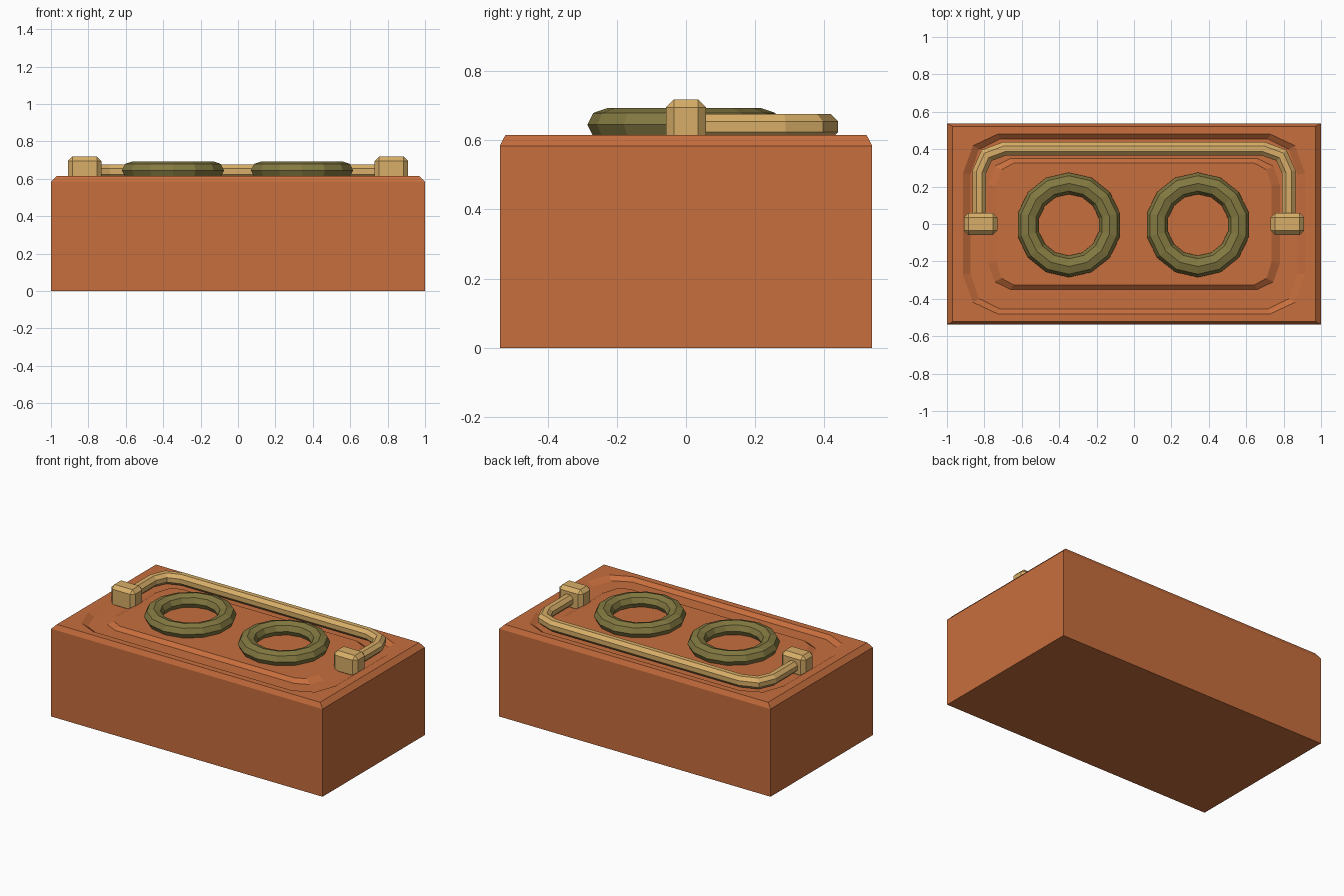
import bpy, bmesh, math
from mathutils import Vector

if "Cube" in bpy.data.objects:
    bpy.data.objects.remove(bpy.data.objects["Cube"])


def material(name, rgb):
    m = bpy.data.materials.new(name)
    lin = [((c / 255 + 0.055) / 1.055) ** 2.4 for c in rgb]
    m.diffuse_color = (*lin, 1)
    m.use_nodes = True
    m.node_tree.nodes["Principled BSDF"].inputs["Base Color"].default_value = m.diffuse_color
    return m


ORANGE = material("burnt_orange", (199, 110, 61))
OLIVE = material("olive", (131, 121, 65))
TAN = material("tan", (216, 174, 104))


def finish(bm, name, mat):
    bmesh.ops.recalc_face_normals(bm, faces=bm.faces[:])
    me = bpy.data.meshes.new(name)
    bm.to_mesh(me)
    bm.free()
    me.materials.append(mat)
    ob = bpy.data.objects.new(name, me)
    bpy.context.collection.objects.link(ob)
    return ob


def bridge(bm, a, b):
    n = len(a)
    for i in range(n):
        j = (i + 1) % n
        bm.faces.new((a[i], a[j], b[j], b[i]))


# Block with chamfered top and a rounded rectangular groove
SIGNS = [(1, 1), (-1, 1), (-1, -1), (1, -1)]
TOP = 0.615
FLOOR = 0.592


def rect(bm, x, y, z):
    return [bm.verts.new((sx * x, sy * y, z)) for sx, sy in SIGNS]


def rounded(bm, x, y, rx, ry, z):
    ring = []
    for k, (sx, sy) in enumerate(SIGNS):
        angles = (0, 45, 90) if k % 2 == 0 else (90, 45, 0)
        for a in angles:
            t = math.radians(a)
            px = x - rx + rx * math.cos(t)
            py = y - ry + ry * math.sin(t)
            ring.append(bm.verts.new((sx * px, sy * py, z)))
    return ring


bm = bmesh.new()
base = rect(bm, 1.0, 0.538, 0)
shoulder = rect(bm, 1.0, 0.538, 0.584)
edge = rect(bm, 0.97, 0.522, TOP)
bm.faces.new(base)
bridge(bm, base, shoulder)
bridge(bm, shoulder, edge)
rings = [rounded(bm, 0.915, 0.48, 0.185, 0.21, TOP),
         rounded(bm, 0.875, 0.455, 0.16, 0.19, FLOOR),
         rounded(bm, 0.78, 0.35, 0.12, 0.14, FLOOR),
         rounded(bm, 0.735, 0.325, 0.09, 0.12, TOP)]
for k in range(4):
    r = rings[0]
    n = (k + 1) % 4
    bm.faces.new((edge[k], r[3 * k], r[3 * k + 1], r[3 * k + 2]))
    bm.faces.new((edge[k], edge[n], r[3 * n], r[3 * k + 2]))
for a, b in zip(rings, rings[1:]):
    bridge(bm, a, b)
bm.faces.new(rings[-1])
finish(bm, "block", ORANGE)

# Two low-poly rings
SEG, SIDES = 14, 8
for side, cx in (("left", -0.348), ("right", 0.342)):
    bm = bmesh.new()
    loops = []
    for i in range(SEG):
        a = math.pi / 2 + 2 * math.pi * i / SEG
        loop = []
        for j in range(SIDES):
            t = 2 * math.pi * j / SIDES
            r = 0.222 + 0.058 * math.cos(t)
            loop.append(bm.verts.new((cx + r * math.cos(a), -0.005 + r * math.sin(a),
                                      0.645 + 0.048 * math.sin(t))))
        loops.append(loop)
    for i in range(SEG):
        bridge(bm, loops[i], loops[(i + 1) % SEG])
    finish(bm, side + "_ring", OLIVE)

# Folded handle: octagonal tube along a flat path
half = [(0.827, 0.0), (0.827, 0.28), (0.788, 0.367), (0.69, 0.403)]
path = [Vector(p) for p in half] + [Vector((-x, y)) for x, y in reversed(half)]
R = 0.0365 / math.cos(math.pi / 8)
bm = bmesh.new()
loops = []
for i, p in enumerate(path):
    d0 = (p - path[max(i - 1, 0)]).normalized()
    d1 = (path[min(i + 1, len(path) - 1)] - p).normalized()
    t = (d0 + d1).normalized()
    miter = 1 / max(t.dot(d1), t.dot(d0))
    nrm = Vector((-t.y, t.x)) * miter
    loop = []
    for j in range(8):
        a = math.pi / 8 + j * math.pi / 4
        q = p + nrm * (R * math.cos(a))
        loop.append(bm.verts.new((q.x, q.y, 0.639 + R * math.sin(a))))
    loops.append(loop)
for a, b in zip(loops, loops[1:]):
    bridge(bm, a, b)
bm.faces.new(loops[0])
bm.faces.new(loops[-1])
finish(bm, "handle", TAN)

# Chamfered handle mounts
for side, s in (("left", -1), ("right", 1)):
    bm = bmesh.new()
    bmesh.ops.create_cube(bm, size=1)
    for v in bm.verts:
        v.co = (s * 0.82 + v.co.x * 0.178, v.co.y * 0.116, 0.645 + v.co.z * 0.146)
    bmesh.ops.bevel(bm, geom=bm.edges[:], offset=0.023, segments=1,
                    affect='EDGES', profile=0.5)
    finish(bm, side + "_mount", TAN)
